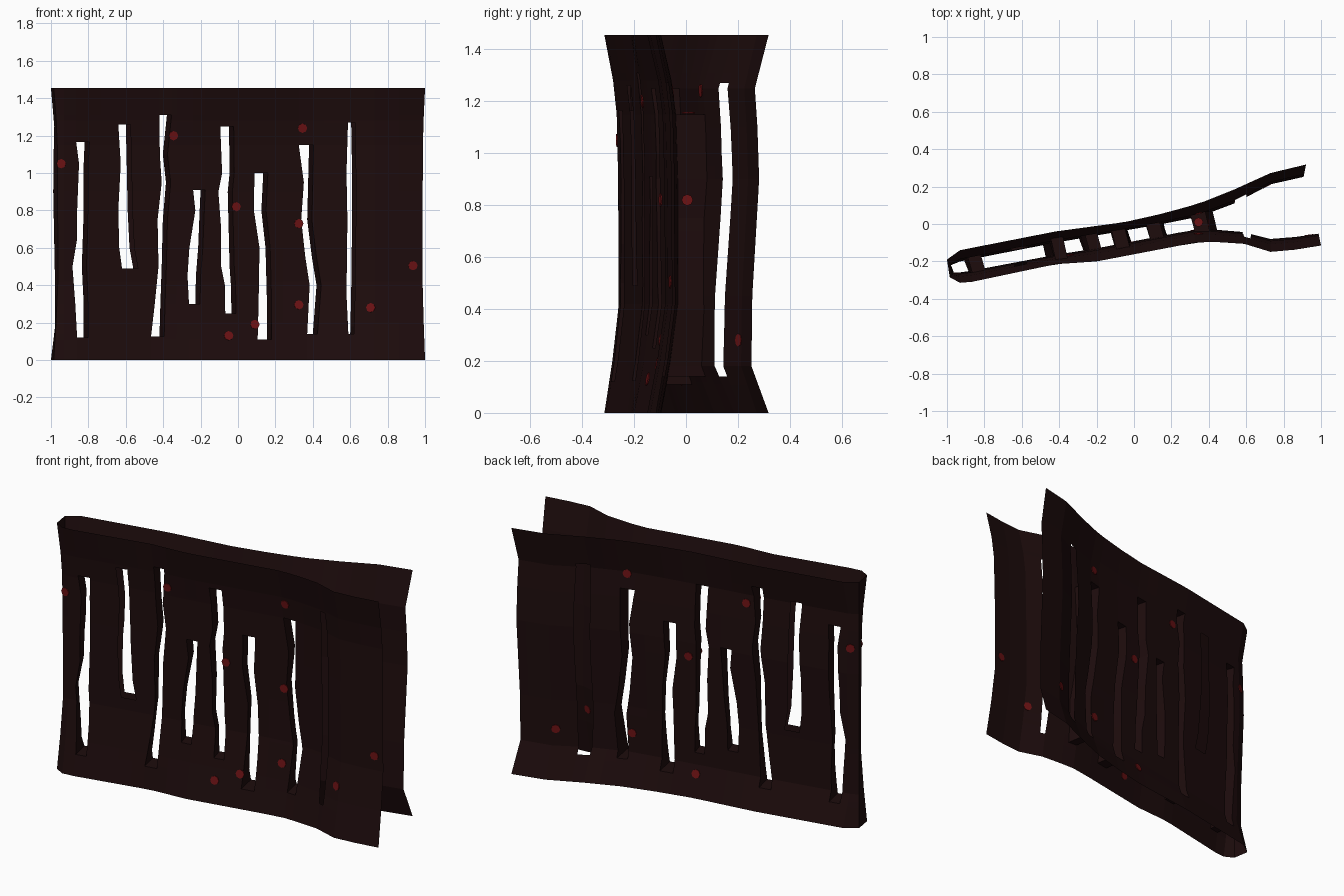
import bpy, bmesh, math
from mathutils import Vector
from mathutils.bvhtree import BVHTree

if "Cube" in bpy.data.objects:
    bpy.data.objects.remove(bpy.data.objects["Cube"])


def material(name, rgb):
    m = bpy.data.materials.new(name)
    m.diffuse_color = (*rgb, 1)
    m.use_nodes = True
    m.node_tree.nodes["Principled BSDF"].inputs["Base Color"].default_value = m.diffuse_color
    return m


DARK = material("dark maroon", (0.0125, 0.0036, 0.0038))
RED = material("deep red", (0.15, 0.006, 0.007))
H = 1.455


def lerp(pts, t, k=1):
    """Piecewise linear lookup: column k of pts against column 0."""
    if t <= pts[0][0]:
        return pts[0][k]
    for a, b in zip(pts, pts[1:]):
        if t <= b[0]:
            return a[k] + (b[k] - a[k]) * (t - a[0]) / (b[0] - a[0])
    return pts[-1][k]


# Plan of each sheet: x, y at waist, y at flared rims
FRONT = [(-.985, -.26, -.285), (-.94, -.26, -.315), (-.87, -.25, -.31),
         (-.42, -.165, -.215), (-.2, -.13, -.2), (.35, -.025, -.095),
         (.57, -.04, -.1), (.75, -.085, -.155), (1, -.05, -.115)]
BACK = [(-1, -.22, -.19), (-.93, -.2, -.14), (-.42, -.1, -.04), (-.05, -.035, .01),
        (.15, 0, .055), (.35, .04, .11), (.55, .115, .19), (.72, .21, .27), (.92, .255, .318)]
# Flare against height
FLARE_F = [(0, 1), (.2, .45), (.42, 0), (.9, .05), (1.15, .15), (1.28, .4), (H, 1)]
FLARE_B = [(0, 1), (.18, 0), (.45, .05), (.9, .45), (1.1, .35), (1.25, .2), (H, 1)]

# Slits: list of (z, left, right) from bottom to top
SLITS = [
    [(.12, -.86, -.825), (.3, -.87, -.825), (.5, -.885, -.835), (.65, -.86, -.83),
     (.8, -.86, -.825), (1.05, -.85, -.825), (1.165, -.865, -.82)],
    [(.49, -.62, -.56), (.6, -.635, -.58), (.8, -.64, -.59), (1.05, -.627, -.595), (1.26, -.64, -.6)],
    [(.125, -.465, -.42), (.3, -.445, -.415), (.5, -.425, -.408), (.75, -.43, -.402),
     (.95, -.408, -.385), (1.1, -.418, -.402), (1.31, -.42, -.38)],
    [(.3, -.262, -.228), (.45, -.27, -.225), (.6, -.26, -.213), (.8, -.228, -.205), (.91, -.24, -.2)],
    [(.25, -.068, -.035), (.4, -.07, -.038), (.5, -.09, -.045), (.7, -.09, -.05),
     (.9, -.105, -.055), (1.0, -.085, -.045), (1.25, -.095, -.048)],
    [(.11, .105, .155), (.3, .11, .155), (.6, .115, .147), (.8, .085, .125), (1.0, .088, .135)],
    [(.14, .37, .4), (.4, .383, .42), (.55, .36, .395), (.75, .338, .37), (.95, .352, .375), (1.15, .325, .38)],
    [(.14, .59, .595), (.35, .58, .6), (.75, .585, .605), (1.0, .58, .605), (1.27, .588, .6)],
]
OPEN = (1, 7)                       # slits without a lining
MIDS = {0: [-.93], 1: [-.73], 2: [-.51], 3: [-.33], 4: [-.15], 5: [.02],
        6: [.24], 7: [.46], 8: [.73, .86]}
ROWS = sorted({z for z, _ in FLARE_F} | {z for z, _ in FLARE_B}
              | {s[i][0] for s in SLITS for i in range(len(s))})


def grid(plan, flare, back):
    """Rows of points across the sheet plus the column index of each slit."""
    out, slit_cols = [], []
    for z in ROWS:
        f = lerp(flare, z)
        pinch = 0.022 * (1 - f)
        xs, slit_cols = [plan[0][0] + pinch], []
        for i in range(len(SLITS) + 1):
            xs += MIDS[i]
            if i < len(SLITS):
                left, right = lerp(SLITS[i], z, 1), lerp(SLITS[i], z, 2)
                if i == 7:
                    left, right = (left - .05, right + .005) if back else (left, right + .025)
                elif back:
                    left -= .025
                else:
                    right += .025
                slit_cols.append(len(xs))
                xs += [left, right]
        xs.append(plan[-1][0] - pinch * .6)
        row = []
        for n, x in enumerate(xs):
            px = plan[0][0] if n == 0 else x
            a, b = lerp(plan, px, 1), lerp(plan, px, 2)
            row.append(Vector((x, a + (b - a) * f, z)))
        out.append(row)
    return out, slit_cols


def make(name, quads, mat):
    bm = bmesh.new()
    for q in quads:
        bm.faces.new([bm.verts.new(p) for p in q])
    bmesh.ops.remove_doubles(bm, verts=bm.verts, dist=1e-5)
    me = bpy.data.meshes.new(name)
    bm.to_mesh(me)
    tree = BVHTree.FromBMesh(bm)
    bm.free()
    me.materials.append(mat)
    bpy.context.collection.objects.link(bpy.data.objects.new(name, me))
    return tree


def in_slit(i, r):
    return SLITS[i][0][0] <= ROWS[r] and ROWS[r + 1] <= SLITS[i][-1][0]


def sheet_quads(g, cols, flip):
    quads = []
    for r in range(len(g) - 1):
        for c in range(len(g[0]) - 1):
            if c in cols and in_slit(cols.index(c), r):
                continue
            q = [g[r][c], g[r][c + 1], g[r + 1][c + 1], g[r + 1][c]]
            quads.append(q[::-1] if flip else q)
    return quads


# Two flared sheets that part into a fork on the right
gf, cols = grid(FRONT, FLARE_F, False)
gb, _ = grid(BACK, FLARE_B, True)
front_tree = make("front_wall", sheet_quads(gf, cols, False), DARK)
back_tree = make("back_wall", sheet_quads(gb, cols, True), DARK)

# Closed left end
make("end_wall", [[gb[r][0], gf[r][0], gf[r + 1][0], gb[r + 1][0]]
                  for r in range(len(ROWS) - 1)], DARK)

# Linings joining the sheets around each slit
lining = []
for i, c in enumerate(cols):
    if i in OPEN:
        continue
    inside = [r for r in range(len(ROWS) - 1) if in_slit(i, r)]
    for r in inside:
        lining.append([gf[r][c], gb[r][c], gb[r + 1][c], gf[r + 1][c]])
        lining.append([gb[r][c + 1], gf[r][c + 1], gf[r + 1][c + 1], gb[r + 1][c + 1]])
    lo, hi = inside[0], inside[-1] + 1
    lining.append([gf[lo][c], gf[lo][c + 1], gb[lo][c + 1], gb[lo][c]])
    lining.append([gf[hi][c + 1], gf[hi][c], gb[hi][c], gb[hi][c + 1]])
make("slit_linings", lining, DARK)


# Red spots as thin plates lying on the walls
def spot(bm, loc, nrm, rad=0.025):
    m = nrm.to_track_quat('Z', 'Y').to_matrix().to_4x4()
    m.translation = loc + nrm * 0.001
    bmesh.ops.create_cone(bm, cap_ends=True, segments=8, radius1=rad, radius2=rad,
                          depth=0.007, matrix=m)


bm = bmesh.new()
for x, z in [(-.945, 1.05), (-.345, 1.2), (.345, 1.24), (-.01, .82), (.325, .73), (.325, .295),
             (-.05, .13), (.09, .19), (.71, .28), (.935, .505)]:
    for tree, s in ((front_tree, -1), (back_tree, 1)):
        loc, nrm, _, _ = tree.ray_cast(Vector((x, s, z)), Vector((0, -s, 0)))
        if loc:
            spot(bm, loc, nrm if nrm.y * s > 0 else -nrm)
spot(bm, Vector((.40, .005, .82)), Vector((1, 0, 0)), 0.022)
spot(bm, Vector((.345, .01, 1.155)), Vector((0, 0, 1)))
me = bpy.data.meshes.new("red_spots")
bm.to_mesh(me)
bm.free()
me.materials.append(RED)
bpy.context.collection.objects.link(bpy.data.objects.new("red_spots", me))
